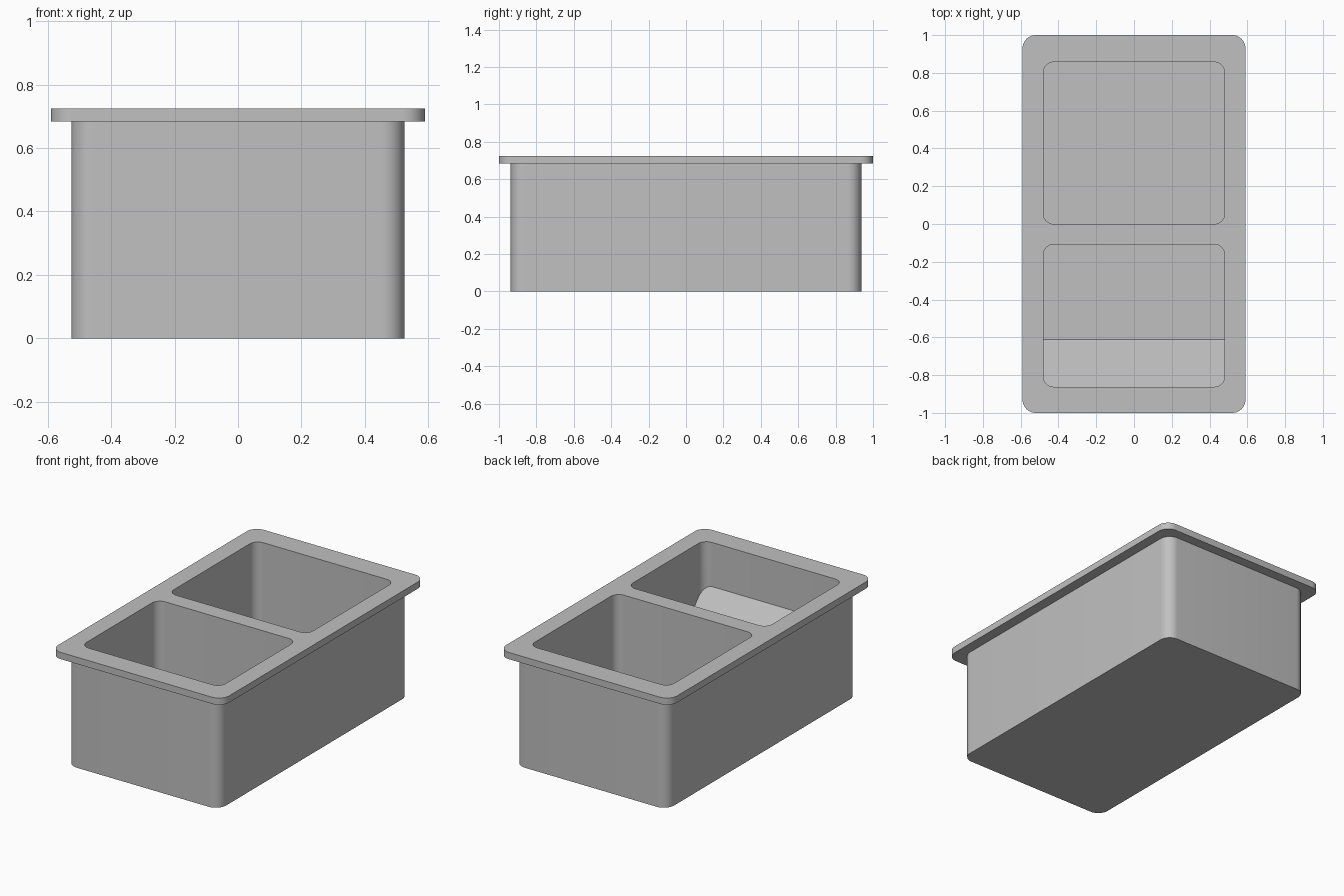
import bpy, bmesh, math
from mathutils import Vector

cube = bpy.data.objects.get("Cube")
if cube:
    bpy.data.objects.remove(cube, do_unlink=True)

RIM_TOP, RIM_BOTTOM = 0.725, 0.683
FLOOR = 0.17

grey = bpy.data.materials.new("plain grey")
grey.use_nodes = True
grey.diffuse_color = (0.53, 0.53, 0.53, 1)
grey.node_tree.nodes["Principled BSDF"].inputs["Base Color"].default_value = grey.diffuse_color


def rounded_loop(bm, half_x, y0, y1, radius, z, steps=10):
    """Ring of vertices around a rounded rectangle, counter-clockwise."""
    verts = []
    corners = [(half_x - radius, y1 - radius), (-half_x + radius, y1 - radius),
               (-half_x + radius, y0 + radius), (half_x - radius, y0 + radius)]
    for i, (cx, cy) in enumerate(corners):
        for k in range(steps + 1):
            a = math.pi / 2 * (i + k / steps)
            verts.append(bm.verts.new((cx + radius * math.cos(a), cy + radius * math.sin(a), z)))
    return verts


def loft(sections):
    """Closed solid through a stack of rounded rectangles, bottom to top."""
    bm = bmesh.new()
    loops = [rounded_loop(bm, *s) for s in sections]
    bm.faces.new(list(reversed(loops[0])))
    for low, high in zip(loops, loops[1:]):
        n = len(low)
        for i in range(n):
            j = (i + 1) % n
            bm.faces.new((low[i], low[j], high[j], high[i]))
    bm.faces.new(loops[-1])
    return bm


def finish(name, bm):
    bmesh.ops.recalc_face_normals(bm, faces=bm.faces)
    mesh = bpy.data.meshes.new(name)
    bm.to_mesh(mesh)
    bm.free()
    mesh.materials.append(grey)
    obj = bpy.data.objects.new(name, mesh)
    bpy.context.collection.objects.link(obj)
    return obj


# Tub body with its overhanging rim
body = (0.525, -0.937, 0.937, 0.07)
rim = (0.59, -1.0, 1.0, 0.07)
tub = finish("divided_tub", loft([(*body, 0), (*body, RIM_BOTTOM),
                                  (*rim, RIM_BOTTOM), (*rim, RIM_TOP)]))

# Back compartment
back = (0.48, 0.0, 0.857, 0.055)
back_cutter = finish("back_pocket_cutter", loft([(*back, FLOOR), (*back, 0.9)]))

# Front compartment, whose floor ramps up to the front wall
front = (0.48, -0.862, -0.108, 0.055)
bm = loft([(*front, FLOOR), (*front, 0.9)])
ramp_foot, ramp_head = Vector((0, -0.612, FLOOR)), Vector((0, -0.862, 0.45))
normal = (ramp_head - ramp_foot).cross(Vector((1, 0, 0))).normalized()
if normal.z < 0:
    normal.negate()
cut = bmesh.ops.bisect_plane(bm, geom=bm.verts[:] + bm.edges[:] + bm.faces[:],
                             plane_co=ramp_foot, plane_no=normal, clear_inner=True)
bmesh.ops.holes_fill(bm, edges=[e for e in bm.edges if e.is_boundary], sides=0)
front_cutter = finish("front_pocket_cutter", bm)

# Carve the compartments
for cutter in (back_cutter, front_cutter):
    cutter.hide_render = True
    mod = tub.modifiers.new("pocket", "BOOLEAN")
    mod.operation = "DIFFERENCE"
    mod.solver = "EXACT"
    mod.object = cutter

bpy.ops.object.select_all(action="DESELECT")
tub.select_set(True)
bpy.context.view_layer.objects.active = tub
for mod in list(tub.modifiers):
    bpy.ops.object.modifier_apply(modifier=mod.name)
for cutter in (back_cutter, front_cutter):
    bpy.data.objects.remove(cutter, do_unlink=True)

bpy.ops.object.shade_smooth_by_angle(angle=math.radians(30))
